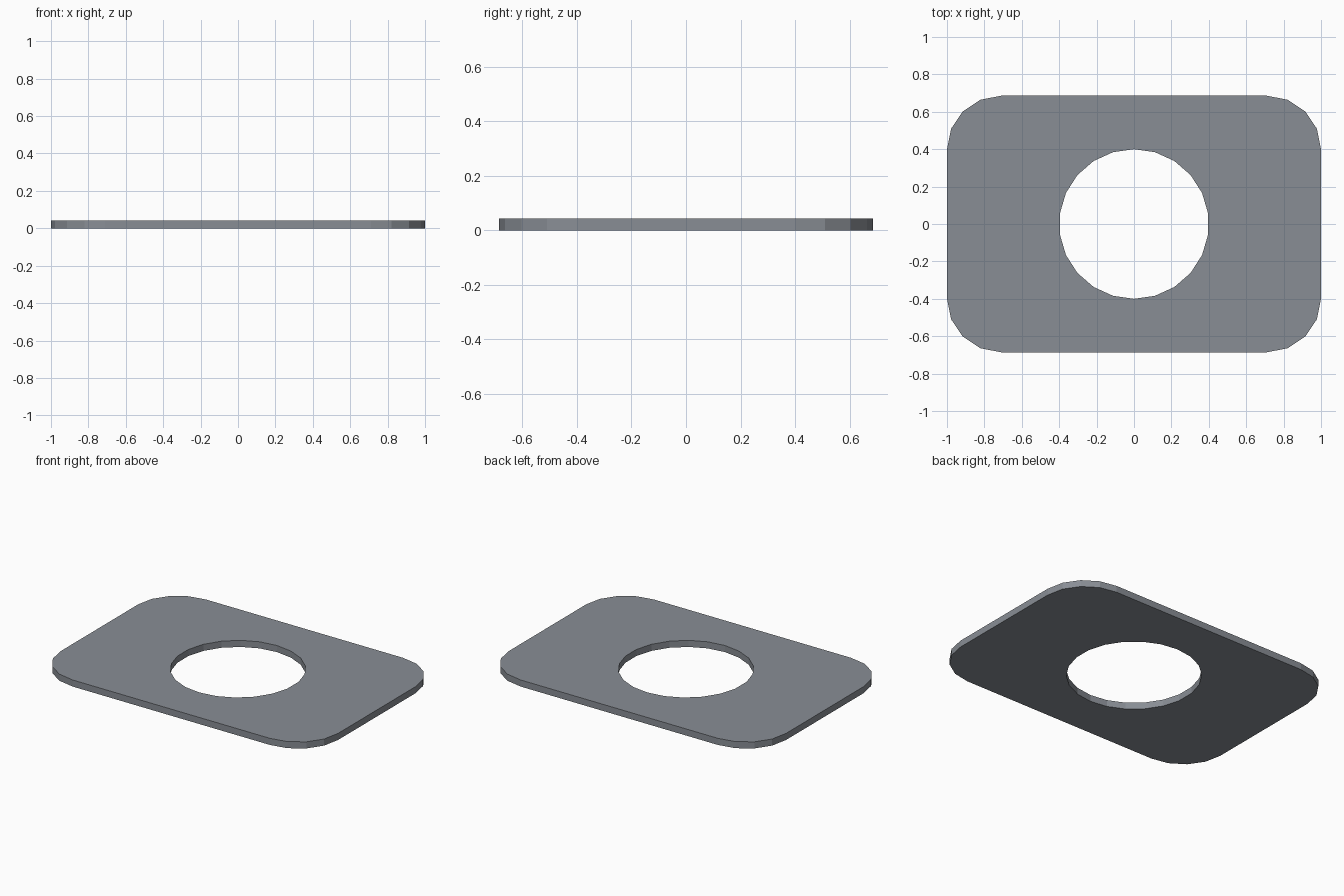
import bpy, bmesh
from math import cos, sin, pi

if "Cube" in bpy.data.objects:
    bpy.data.objects.remove(bpy.data.objects["Cube"])

HALF_X, HALF_Y, THICK = 1.0, 0.686, 0.043
RADIUS_X, RADIUS_Y, HOLE_RADIUS, HOLE_SIDES = 0.29, 0.286, 0.4, 22

# Outer profile: rounded rectangle, four segments per corner
outer = []
for q, (sx, sy) in enumerate([(1, 1), (-1, 1), (-1, -1), (1, -1)]):
    for i in range(5):
        a = q * pi / 2 + i * pi / 8
        outer.append((sx * (HALF_X - RADIUS_X) + RADIUS_X * cos(a),
                      sy * (HALF_Y - RADIUS_Y) + RADIUS_Y * sin(a)))

# Inner profile: round hole with a corner at +y
hole = [(HOLE_RADIUS * sin(2 * pi * i / HOLE_SIDES),
         HOLE_RADIUS * cos(2 * pi * i / HOLE_SIDES)) for i in range(HOLE_SIDES)]


def add_loop(bm, points):
    verts = [bm.verts.new((x, y, THICK / 2)) for x, y in points]
    return [bm.edges.new((v, verts[i - 1])) for i, v in enumerate(verts)]


# Flat sheet between the two profiles
bm = bmesh.new()
edges = add_loop(bm, outer) + add_loop(bm, hole)
bmesh.ops.triangle_fill(bm, edges=edges, use_beauty=True, normal=(0, 0, 1))
for f in bm.faces:
    f.normal_update()
    if f.normal.z < 0:
        f.normal_flip()
mesh = bpy.data.meshes.new("washer_plate")
bm.to_mesh(mesh)
bm.free()
plate = bpy.data.objects.new("washer_plate", mesh)
bpy.context.collection.objects.link(plate)

# Dark blue-grey metal
metal = bpy.data.materials.new("dark_metal")
metal.diffuse_color = (0.25, 0.27, 0.30, 1)
metal.use_nodes = True
metal.node_tree.nodes["Principled BSDF"].inputs["Base Color"].default_value = metal.diffuse_color
mesh.materials.append(metal)

# Plate thickness, centred on the sheet
solid = plate.modifiers.new("thickness", 'SOLIDIFY')
solid.thickness = THICK
solid.offset = 0
